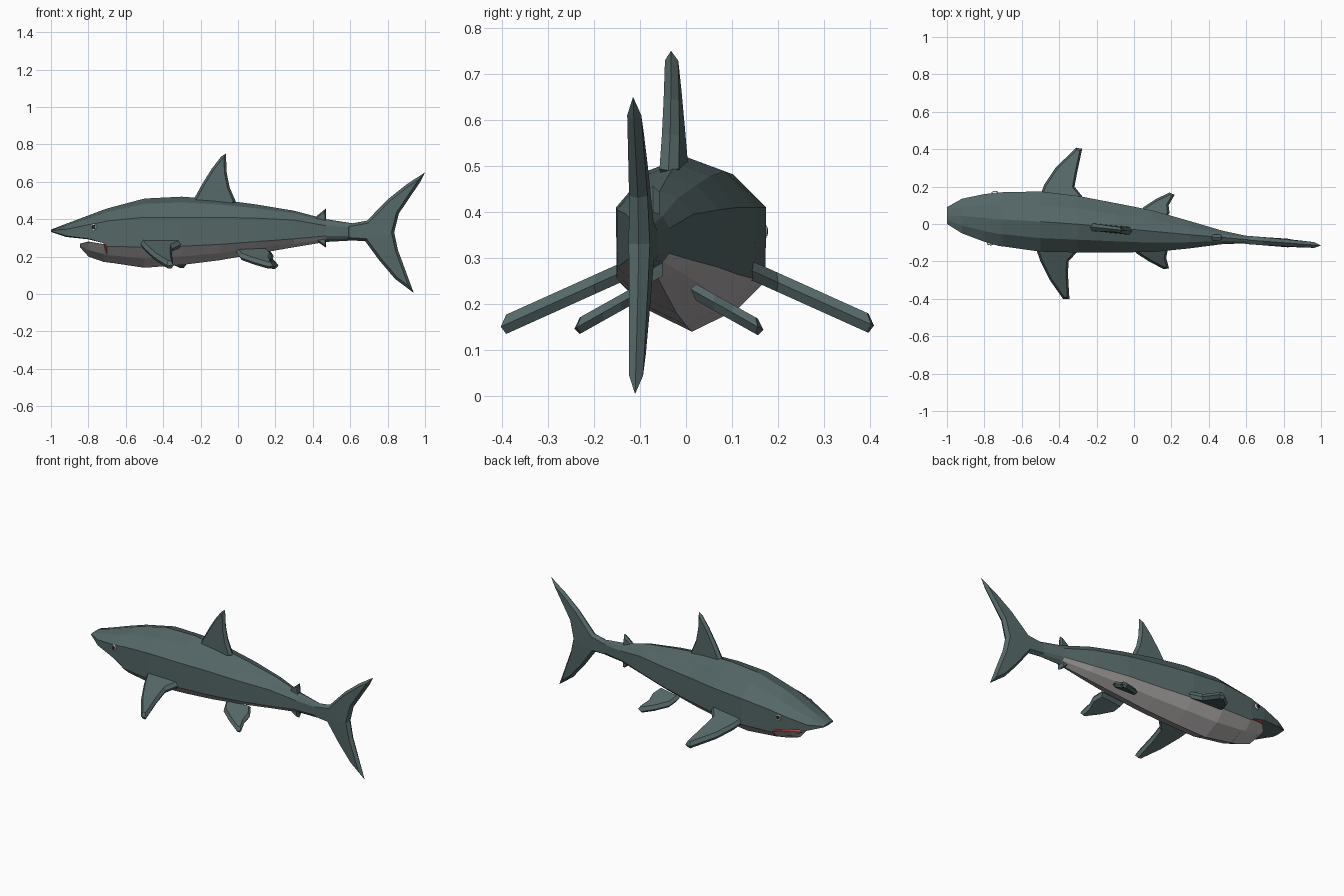
import bpy, bmesh, math
from mathutils import Vector


def material(name, rgb):
    m = bpy.data.materials.new(name)
    m.diffuse_color = (*rgb, 1)
    return m


SKIN = material("slate skin", (0.09, 0.135, 0.135))
BELLY = material("pale belly", (0.45, 0.42, 0.42))
RED = material("mouth red", (0.6, 0.08, 0.08))
WHITE = material("eye white", (0.8, 0.8, 0.8))
BLACK = material("pupil black", (0.02, 0.025, 0.025))


def finish(name, bm, mats):
    bmesh.ops.recalc_face_normals(bm, faces=bm.faces)
    me = bpy.data.meshes.new(name)
    bm.to_mesh(me)
    bm.free()
    for m in mats:
        me.materials.append(m)
    ob = bpy.data.objects.new(name, me)
    bpy.context.collection.objects.link(ob)
    return ob


def section(x, y0, y1, top, shoulder, bound, bottom):
    """Ten-sided cross-section, starting at the back ridge."""
    c, w = (y0 + y1) / 2, (y1 - y0) / 2
    half = [(0.55, top - 0.28 * (top - shoulder)), (1, shoulder), (0.99, bound),
            (0.62, bottom + 0.45 * (bound - bottom))]
    pts = [(0, top)] + [(-a, z) for a, z in half] + [(0, bottom)]
    pts += [(a, z) for a, z in reversed(half)]
    return [(x, c + a * w, z) for a, z in pts]


def loft(name, rows, mats, rule):
    bm = bmesh.new()
    rings = [[bm.verts.new(p) for p in section(*r)] for r in rows]
    for a, b in zip(rings, rings[1:]):
        for i in range(10):
            j = (i + 1) % 10
            f = bm.faces.new((a[i], a[j], b[j], b[i]))
            f.material_index = rule(i, f.calc_center_median().x)
    for ring, i in ((rings[0], 0), (rings[-1], 5)):
        bm.faces.new(ring).material_index = rule(i, ring[0].co.x)
    return finish(name, bm, mats)


# Body: x, y range, then heights of ridge, shoulder, colour line and keel
body_rows = [
    (-1.00, 0.00, 0.09, 0.344, 0.341, 0.335, 0.332),
    (-0.92, -0.05, 0.135, 0.375, 0.345, 0.31, 0.305),
    (-0.80, -0.095, 0.16, 0.42, 0.37, 0.295, 0.292),
    (-0.72, -0.118, 0.168, 0.45, 0.385, 0.272, 0.272),
    (-0.70, -0.12, 0.17, 0.457, 0.39, 0.255, 0.17),
    (-0.50, -0.148, 0.174, 0.51, 0.41, 0.25, 0.14),
    (-0.30, -0.152, 0.15, 0.52, 0.41, 0.255, 0.155),
    (-0.10, -0.152, 0.112, 0.505, 0.41, 0.265, 0.18),
    (0.10, -0.15, 0.072, 0.478, 0.405, 0.28, 0.215),
    (0.30, -0.13, 0.015, 0.445, 0.395, 0.295, 0.25),
    (0.47, -0.108, -0.035, 0.40, 0.365, 0.31, 0.278),
    (0.63, -0.102, -0.07, 0.375, 0.355, 0.31, 0.287),
]


def body_rule(i, x):
    if not 3 <= i <= 6 or x < -0.83 or x > 0.48:
        return 0
    return 2 if x < -0.705 else 1


loft("body", body_rows, [SKIN, BELLY, RED], body_rule)

# Lower jaw, with a red mouth floor
jaw_rows = [
    (-0.845, -0.02, 0.10, 0.269, 0.268, 0.267, 0.25),
    (-0.80, -0.075, 0.143, 0.280, 0.279, 0.278, 0.20),
    (-0.72, -0.112, 0.164, 0.267, 0.266, 0.264, 0.172),
    (-0.68, -0.118, 0.168, 0.256, 0.255, 0.254, 0.166),
]
loft("lower_jaw", jaw_rows, [BELLY, RED], lambda i, x: 0 if 2 <= i <= 7 and x > -2 and i != 0 else int(x > -0.84))


def fin(name, outline, thick, edge, place):
    """Chamfered plate from a flat outline; place maps (u, v, depth) to space."""
    bm = bmesh.new()
    for flip in (1, -1):
        f = bm.faces.new([bm.verts.new((u, v, 0)) for u, v in outline])
        f.normal_update()
        if f.normal.z * flip < 0:
            f.normal_flip()
        bmesh.ops.inset_region(bm, faces=[f], thickness=edge, use_even_offset=True,
                               use_boundary=True)
        for v in f.verts:
            v.co.z = flip * thick / 2
    bmesh.ops.remove_doubles(bm, verts=bm.verts, dist=0.0005)
    bmesh.ops.triangulate(bm, faces=[f for f in bm.faces if len(f.verts) > 4])
    for v in bm.verts:
        v.co = Vector(place(*v.co))
    return finish(name, bm, [SKIN])


# Upright fins
fin("dorsal_fin",
    [(-0.24, 0.50), (-0.19, 0.59), (-0.14, 0.67), (-0.09, 0.735), (-0.065, 0.75),
     (-0.06, 0.645), (-0.045, 0.57), (-0.01, 0.49), (-0.05, 0.46), (-0.2, 0.46)],
    0.042, 0.012,
    lambda x, z, d: (x, -0.027 - 0.1 * (x + 0.12) + d * (1 - 1.4 * max(0, z - 0.5)), z))

fin("tail_fin",
    [(0.58, 0.372), (0.69, 0.392), (0.80, 0.505), (0.90, 0.585), (1.0, 0.65), (0.975, 0.60),
     (0.86, 0.43), (0.835, 0.33), (0.855, 0.235), (0.94, 0.005), (0.84, 0.08),
     (0.755, 0.18), (0.68, 0.282), (0.58, 0.288)],
    0.046, 0.014,
    lambda x, z, d: (x, -0.085 - 0.075 * (x - 0.6) + d * (1 - 1.2 * abs(z - 0.33)), z))

fin("small_back_fin", [(0.40, 0.40), (0.47, 0.457), (0.472, 0.38), (0.42, 0.37)],
    0.03, 0.007, lambda x, z, d: (x, -0.072 + d, z))
fin("small_belly_fin", [(0.41, 0.29), (0.47, 0.248), (0.474, 0.315), (0.43, 0.32)],
    0.045, 0.007, lambda x, z, d: (x, -0.074 + d, z))


# Paired fins, sloping down and outward
def paired(name, outline, thick, y_ref, z_ref, slope):
    fin(name, outline, thick, 0.011,
        lambda x, y, d: (x, y, z_ref - slope * (abs(y - y_ref)) + d))


paired("pectoral_fin_left",
       [(-0.51, 0.13), (-0.48, 0.21), (-0.42, 0.30), (-0.31, 0.408), (-0.277, 0.402),
        (-0.305, 0.27), (-0.318, 0.20), (-0.27, 0.14), (-0.28, 0.10), (-0.48, 0.10)],
       0.042, 0.1, 0.292, 0.45)
paired("pectoral_fin_right",
       [(-0.525, -0.13), (-0.50, -0.20), (-0.45, -0.30), (-0.38, -0.40), (-0.345, -0.402),
        (-0.353, -0.27), (-0.35, -0.20), (-0.30, -0.145), (-0.30, -0.10), (-0.49, -0.10)],
       0.042, -0.1, 0.287, 0.45)
paired("pelvic_fin_left",
       [(0.02, 0.03), (0.05, 0.09), (0.12, 0.135), (0.19, 0.168), (0.217, 0.156),
        (0.185, 0.10), (0.19, 0.06), (0.16, 0.01)],
       0.036, 0.0, 0.238, 0.56)
paired("pelvic_fin_right",
       [(-0.01, -0.10), (0.01, -0.155), (0.08, -0.20), (0.16, -0.242), (0.187, -0.237),
        (0.172, -0.18), (0.18, -0.14), (0.15, -0.09)],
       0.036, -0.09, 0.232, 0.56)


# Eyes: white disc with a dark pupil plate
def disc(name, centre, out, radius, depth, mat):
    bm = bmesh.new()
    bmesh.ops.create_cone(bm, cap_ends=True, segments=12, radius1=radius,
                          radius2=radius * 0.85, depth=depth)
    ob = finish(name, bm, [mat])
    ob.location = centre
    ob.rotation_euler = Vector(out).to_track_quat('Z', 'Y').to_euler()


for side, x, y, s in (("right", -0.77, -0.103, -1), ("left", -0.745, 0.166, 1)):
    disc("eye_" + side, (x, y, 0.358), (-0.2, s, 0), 0.019, 0.014, WHITE)
    disc("pupil_" + side, (x - 0.0015, y + s * 0.007, 0.358), (-0.2, s, 0), 0.012, 0.006, BLACK)
